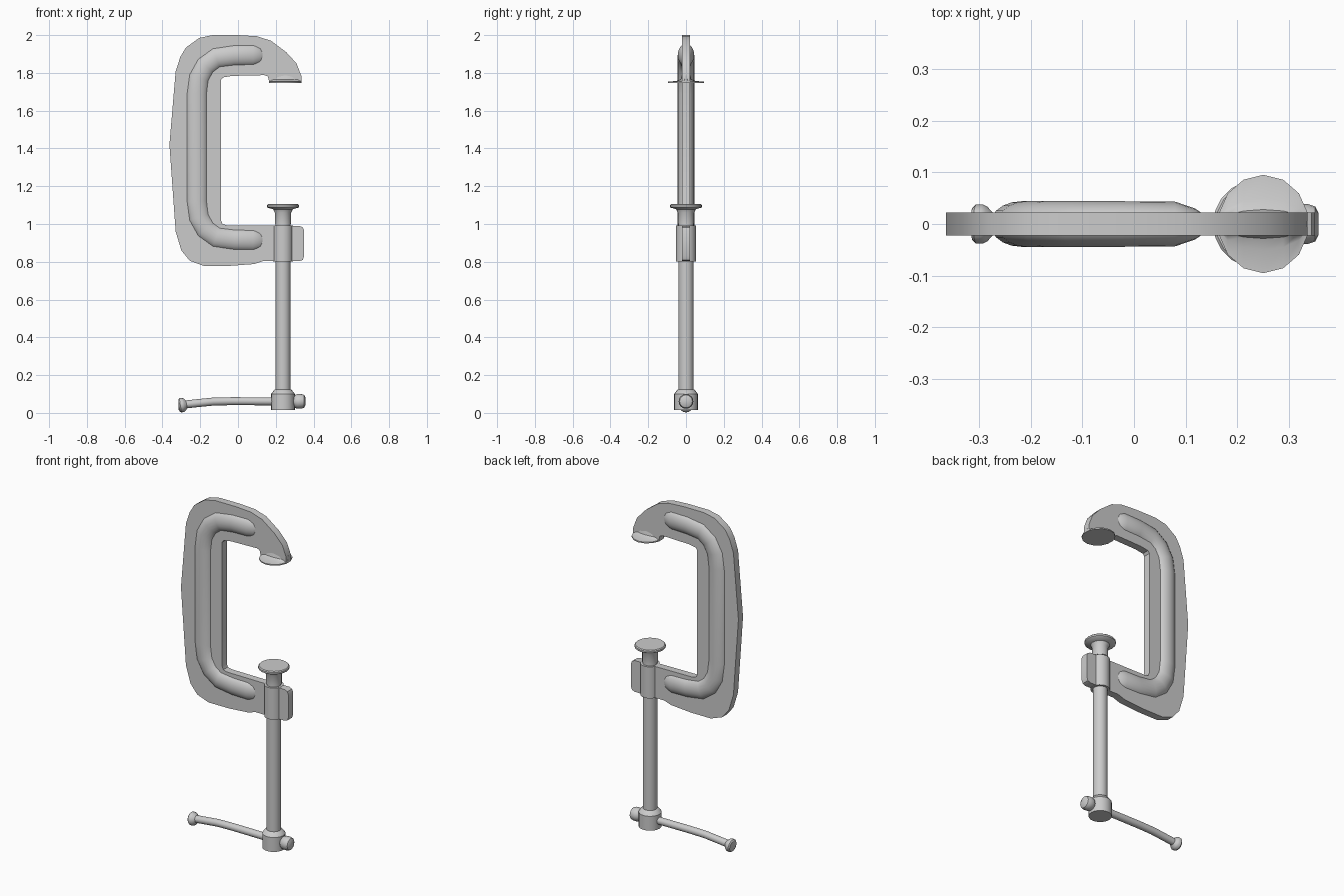
import bpy, bmesh
from math import sin, cos, pi
from mathutils import Vector

if "Cube" in bpy.data.objects:
    bpy.data.objects.remove(bpy.data.objects["Cube"])


def finish(name, bm, angle=0.6):
    bmesh.ops.recalc_face_normals(bm, faces=bm.faces[:])
    mesh = bpy.data.meshes.new(name)
    bm.to_mesh(mesh)
    bm.free()
    ob = bpy.data.objects.new(name, mesh)
    bpy.context.collection.objects.link(ob)
    bpy.ops.object.select_all(action='DESELECT')
    ob.select_set(True)
    bpy.context.view_layer.objects.active = ob
    bpy.ops.object.shade_smooth_by_angle(angle=angle)
    return ob


def bridge(bm, rings):
    """Skin a list of vertex rings and cap both ends."""
    n = len(rings[0])
    for a, b in zip(rings, rings[1:]):
        for i in range(n):
            j = (i + 1) % n
            bm.faces.new((a[i], a[j], b[j], b[i]))
    bm.faces.new(rings[0])
    bm.faces.new(rings[-1])


def sweep(name, stations, sides=16):
    """Elliptic sweep along a path in the xz plane: (x, z, half width, half depth)."""
    bm = bmesh.new()
    pts = [Vector((s[0], 0, s[1])) for s in stations]
    rings = []
    for k, s in enumerate(stations):
        t = (pts[min(k + 1, len(pts) - 1)] - pts[max(k - 1, 0)]).normalized()
        side = Vector((t.z, 0, -t.x))
        rings.append([bm.verts.new(pts[k] + side * s[2] * cos(2 * pi * i / sides)
                                   + Vector((0, s[3] * sin(2 * pi * i / sides), 0)))
                      for i in range(sides)])
    bridge(bm, rings)
    return finish(name, bm)


def lathe_z(name, x, profile, sides=20):
    return sweep(name, [(x, z, r, r) for r, z in profile], sides)


# C-shaped frame plate
outline = [(.335, 1.755), (.335, 1.785), (.31, 1.85), (.255, 1.91), (.175, 1.97), (.10, 1.994),
           (0, 2), (-.135, 2), (-.205, 1.985), (-.275, 1.935), (-.305, 1.885), (-.33, 1.81),
           (-.363, 1.42), (-.33, .96), (-.30, .86), (-.255, .805), (-.18, .778), (-.05, .778),
           (.085, .788), (.13, .803), (.325, .803), (.343, .81), (.35, .83), (.35, .965),
           (.343, .982), (.325, .99), (-.06, .993), (-.082, 1.0), (-.09, 1.02), (-.09, 1.762),
           (-.08, 1.776), (-.03, 1.784), (.14, 1.788), (.158, 1.782), (.165, 1.755)]
bm = bmesh.new()
bridge(bm, [[bm.verts.new((x, y, z)) for x, z in outline] for y in (-.022, .022)])
finish("frame", bm)

# Rounded stiffening rib standing proud of both faces
half = [(.133, 1.895, .03, .02), (.118, 1.895, .05, .03), (.08, 1.895, .06, .043),
        (-.02, 1.893, .06, .044), (-.115, 1.88, .06, .044), (-.172, 1.838, .06, .044),
        (-.207, 1.775, .06, .044), (-.218, 1.69, .06, .044)]
sweep("frame_rib", half + [(x, 2.81 - z, w, d) for x, z, w, d in reversed(half)], 20)

# Fixed jaw pad, flaring down from the frame tip
bm = bmesh.new()
bridge(bm, [[bm.verts.new((.25 + .088 * cos(pi * (i + .5) / 7), y * sin(pi * (i + .5) / 7), z))
             for i in range(14)]
            for y, z in ((.095, 1.747), (.095, 1.754), (.05, 1.757), (.028, 1.766), (.022, 1.787))])
finish("fixed_jaw_pad", bm)

# Threaded boss, screw with collar, and swivel pad
SX = .238
lathe_z("screw_boss", SX, [(.053, .802), (.053, .991)], 16)
lathe_z("screw", SX, [(.04, .10), (.04, 1.01)])
lathe_z("screw_collar", SX, [(.063, .014), (.063, .10), (.046, .122), (.04, .124)])
lathe_z("swivel_pad", SX, [(.043, 1.0), (.043, 1.06), (.052, 1.078), (.082, 1.087),
                           (.085, 1.09), (.085, 1.1), (.08, 1.105)])

# Slightly bent sliding handle with end knobs
bar = [(.32, .061), (.18, .061), (-.03, .062), (-.13, .06), (-.21, .052), (-.295, .043)]
sweep("handle_bar", [(x, z, .021, .021) for x, z in bar])
for name, stations in (
        ("handle_knob_right", [(.293, .061, .025), (.302, .061, .034), (.315, .061, .039),
                               (.335, .061, .039), (.35, .061, .034), (.357, .061, .02)]),
        ("handle_knob_left", [(-.272, .045, .021), (-.284, .043, .034), (-.292, .042, .038),
                              (-.305, .04, .038), (-.312, .039, .032), (-.315, .039, .02)])):
    sweep(name, [(x, z, r, r) for x, z, r in stations])
